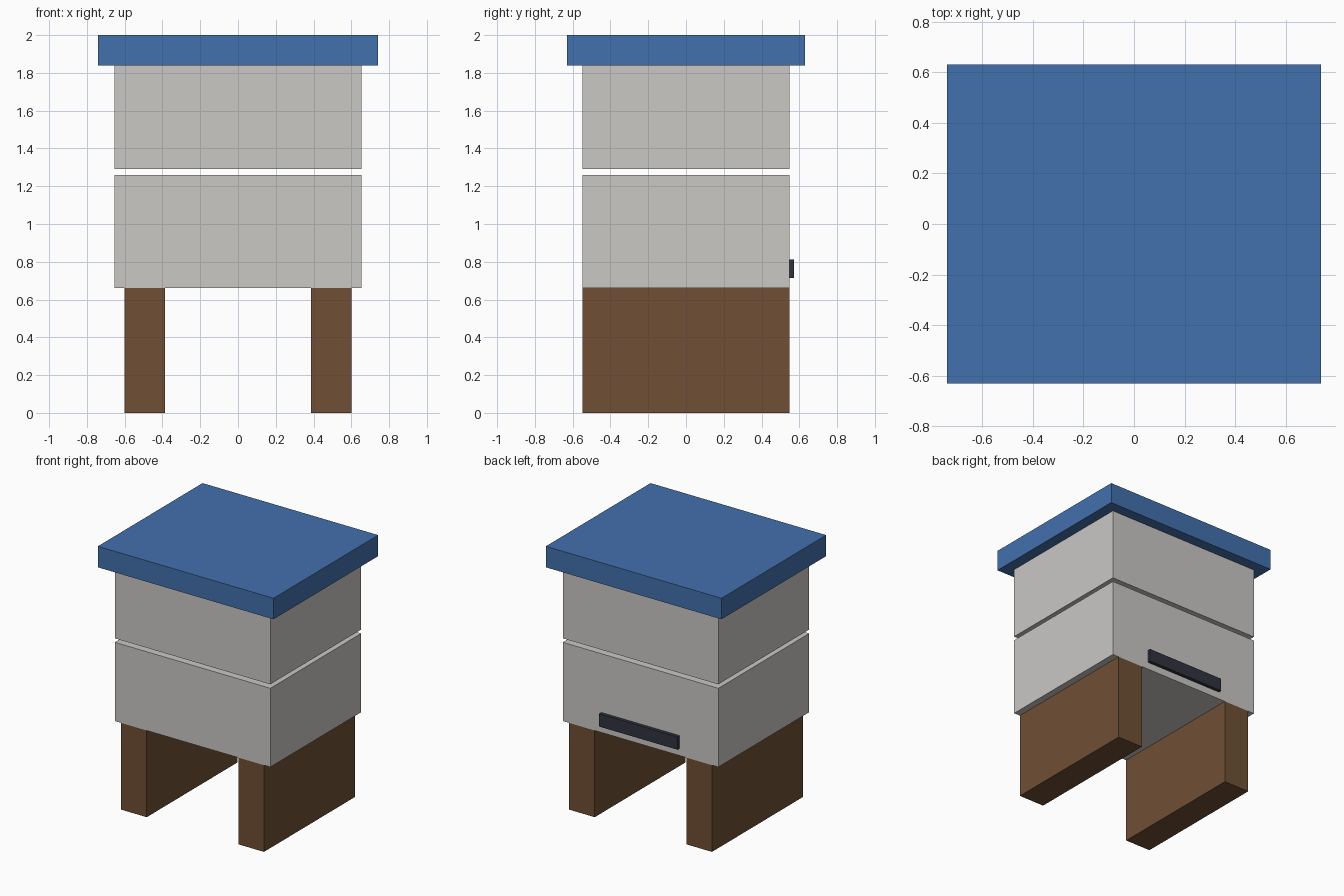
import bpy

default = bpy.data.objects.get("Cube")
if default:
    bpy.data.objects.remove(default, do_unlink=True)


def material(name, rgb):
    mat = bpy.data.materials.new(name)
    mat.use_nodes = True
    mat.diffuse_color = (*rgb, 1)
    mat.node_tree.nodes["Principled BSDF"].inputs["Base Color"].default_value = (*rgb, 1)
    return mat


def block(name, x, y, z, mat):
    """Add a box spanning the given (low, high) ranges."""
    spans = (x, y, z)
    bpy.ops.mesh.primitive_cube_add(size=1, location=[sum(s) / 2 for s in spans])
    obj = bpy.context.object
    obj.name = name
    obj.scale = [s[1] - s[0] for s in spans]
    bpy.ops.object.transform_apply(location=False, rotation=False, scale=True)
    obj.data.materials.append(mat)
    return obj


blue = material("roof blue", (0.055, 0.162, 0.42))
grey = material("pale grey paint", (0.59, 0.58, 0.56))
brown = material("brown wood", (0.162, 0.078, 0.036))
dark = material("dark slate", (0.028, 0.034, 0.047))

body_x = (-0.655, 0.655)
body_y = (-0.547, 0.547)

# Two plank stands under the body
for side, name in ((1, "left_stand"), (-1, "right_stand")):
    block(name, sorted((side * 0.386, side * 0.602)), body_y, (0, 0.66), brown)

# Two stacked boxes with an open gap between them
block("lower_box", body_x, body_y, (0.66, 1.26), grey)
block("upper_box", body_x, body_y, (1.29, 1.84), grey)

# Overhanging flat roof
block("roof", (-0.74, 0.74), (-0.63, 0.63), (1.84, 2), blue)

# Entrance bar on the back
block("entrance_bar", (-0.33, 0.33), (0.52, 0.573), (0.715, 0.813), dark)
